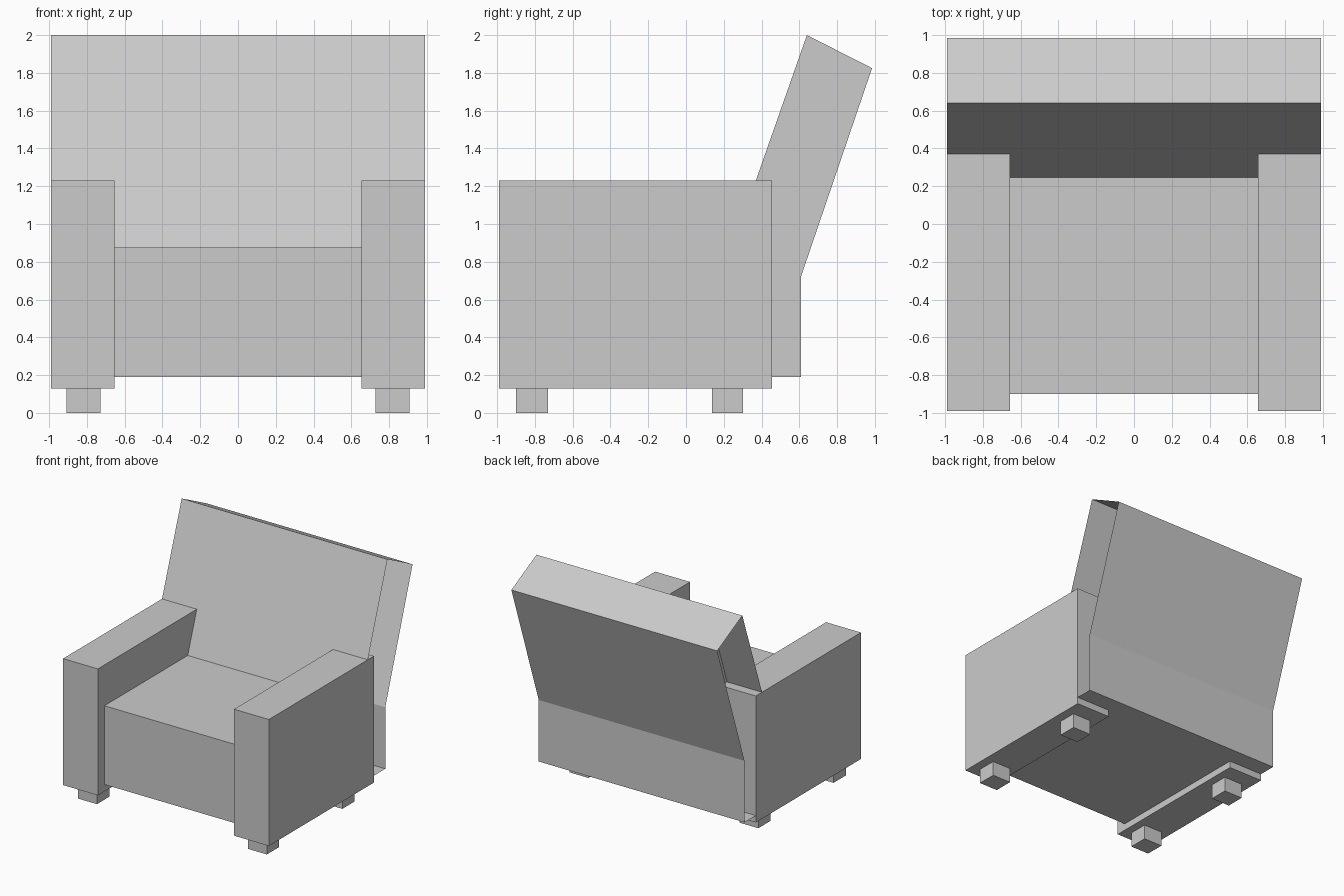
import bpy, bmesh

if "Cube" in bpy.data.objects:
    bpy.data.objects.remove(bpy.data.objects["Cube"])


def finish(name, bm):
    mesh = bpy.data.meshes.new(name)
    bm.to_mesh(mesh)
    bm.free()
    obj = bpy.data.objects.new(name, mesh)
    bpy.context.collection.objects.link(obj)
    return obj


def sweep(name, profile, x0, x1, closed=True):
    """Sweep a counter-clockwise (y, z) profile along x; closed adds end caps."""
    bm = bmesh.new()
    a = [bm.verts.new((x0, y, z)) for y, z in profile]
    b = [bm.verts.new((x1, y, z)) for y, z in profile]
    n = len(profile)
    for i in range(n if closed else n - 1):
        j = (i + 1) % n
        bm.faces.new((a[i], a[j], b[j], b[i]))
    if closed:
        bm.faces.new(a[::-1])
        bm.faces.new(b)
    return finish(name, bm)


def box(name, x0, x1, y0, y1, z0, z1):
    return sweep(name, [(y0, z0), (y1, z0), (y1, z1), (y0, z1)], x0, x1)


INNER, OUTER = 0.655, 0.99

# Back outline, from the bottom round the rear and top to the seat
back = [(0.245, 0.19), (0.61, 0.19), (0.61, 0.725),
        (0.985, 1.825), (0.64, 2.0), (0.245, 0.875)]

# Seat and middle of the backrest in one solid
sweep("seat_and_back", [(-0.90, 0.19)] + back[1:] + [(-0.90, 0.875)], -INNER, INNER)

for side, s in (("left", -1), ("right", 1)):
    def span(p, q):
        return sorted((s * p, s * q))

    # Backrest wing behind the arm: a shell with an open outer end
    sweep(f"back_wing_{side}", back, *span(INNER, OUTER), closed=False)
    # Armrest
    box(f"arm_{side}", *span(INNER, OUTER), -0.99, 0.455, 0.13, 1.23)
    # Feet
    box(f"front_leg_{side}", *span(0.727, 0.908), -0.90, -0.73, 0.0, 0.13)
    box(f"rear_leg_{side}", *span(0.727, 0.908), 0.138, 0.303, 0.0, 0.13)
